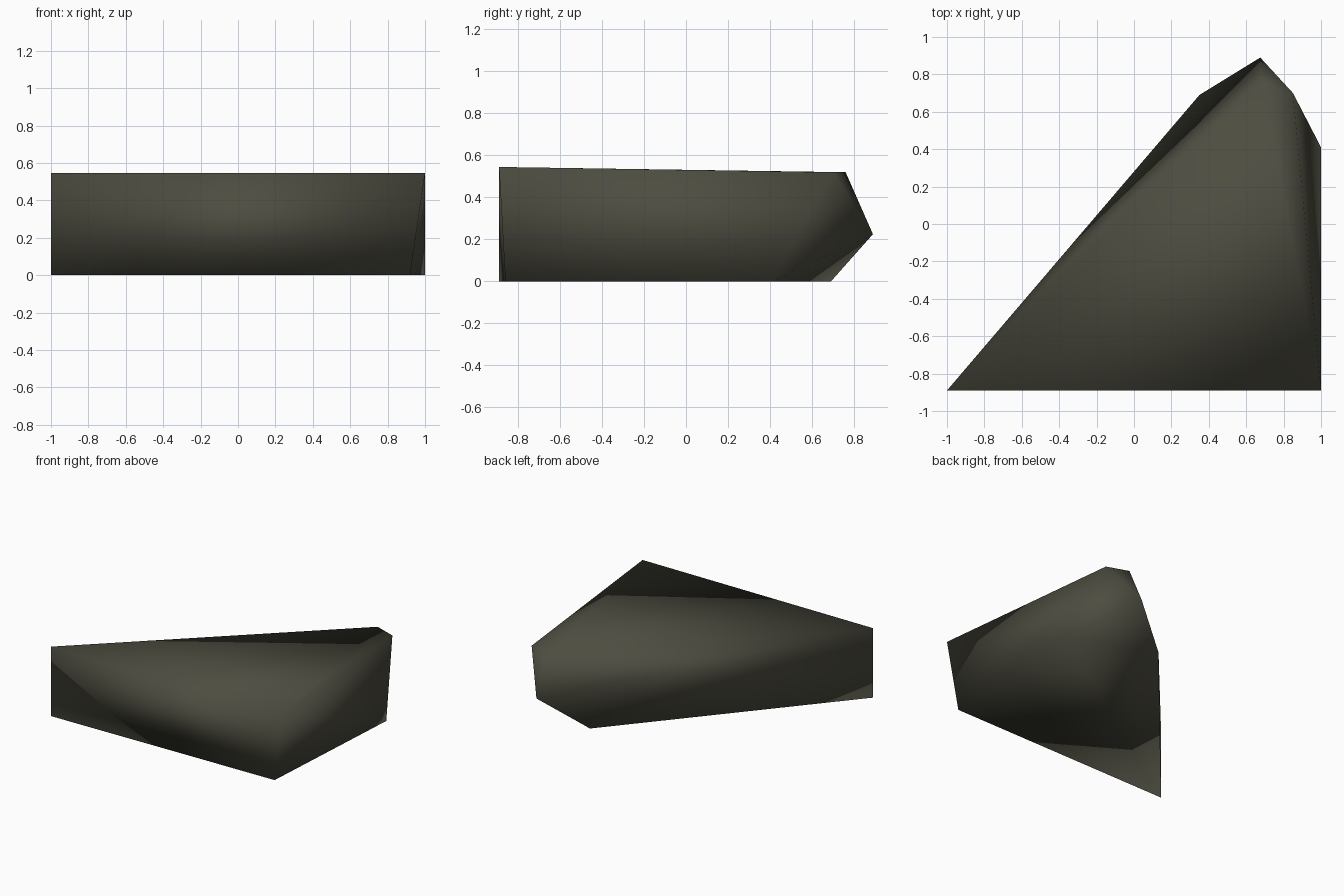
import bpy, bmesh, math

if "Cube" in bpy.data.objects:
    bpy.data.objects.remove(bpy.data.objects["Cube"])

# Chipped wedge-shaped rock: the convex hull of its corner points
corners = [
    (-1.0, -0.89, 0.0), (-1.0, -0.89, 0.545),   # sharp front left edge
    (1.0, -0.89, 0.545), (0.92, -0.86, 0.0),    # front right edge, undercut
    (1.0, 0.41, 0.0),                           # right foot
    (0.85, 0.70, 0.52), (0.68, 0.76, 0.52),     # back of the top
    (0.675, 0.89, 0.225),                       # back tip
    (0.35, 0.69, 0.0),                          # back foot
]

bm = bmesh.new()
for c in corners:
    bm.verts.new(c)
bmesh.ops.convex_hull(bm, input=bm.verts[:])
# Merge coplanar triangles into clean facets
bmesh.ops.dissolve_limit(bm, angle_limit=math.radians(2),
                         verts=bm.verts[:], edges=bm.edges[:])
bmesh.ops.recalc_face_normals(bm, faces=bm.faces[:])
for f in bm.faces:
    f.smooth = True

mesh = bpy.data.meshes.new("rock")
bm.to_mesh(mesh)
bm.free()

# Dark olive stone
stone = bpy.data.materials.new("dark olive stone")
stone.diffuse_color = (0.075, 0.073, 0.052, 1.0)
stone.use_nodes = True
stone.node_tree.nodes["Principled BSDF"].inputs["Base Color"].default_value = stone.diffuse_color
mesh.materials.append(stone)

rock = bpy.data.objects.new("rock", mesh)
bpy.context.collection.objects.link(rock)
